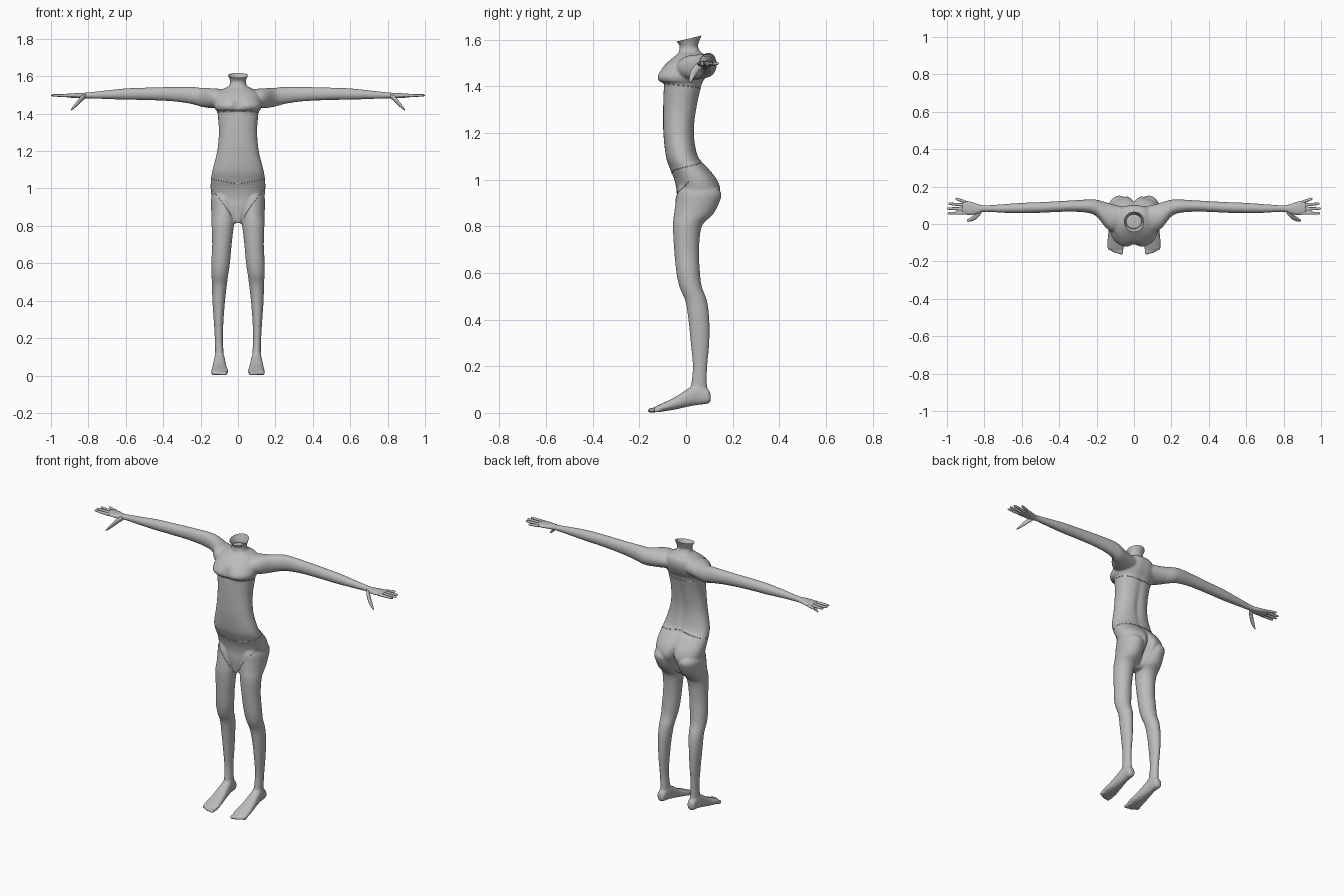
import bpy, bmesh, math
from mathutils import Vector
from mathutils.bvhtree import BVHTree

skin = bpy.data.materials.new("plain grey")
skin.diffuse_color = (0.5, 0.5, 0.5, 1)


def spline(a, b, c, d, t):
    return [0.5 * (2 * q + (r - p) * t + (2 * p - 5 * q + 4 * r - s) * t * t
            + (3 * q - p - 3 * r + s) * t ** 3) for p, q, r, s in zip(a, b, c, d)]


def loft(bm, axis, rings, sx=1, n=32, steps=4, power=1.0, cap=True, shape=None):
    """Smooth tube through rings (t, u0, u1, v0, v1) running along an axis."""
    fine = []
    for i in range(len(rings) - 1):
        quad = [rings[min(max(i + k, 0), len(rings) - 1)] for k in (-1, 0, 1, 2)]
        fine += [spline(*quad, s / steps) for s in range(steps)]
    fine.append(rings[-1])
    loops = []
    for t, u0, u1, v0, v1 in fine:
        loop = []
        for k in range(n):
            a = 2 * math.pi * k / n
            c, s = math.cos(a), math.sin(a)
            u = (u0 + u1) / 2 + (u1 - u0) / 2 * math.copysign(abs(c) ** power, c)
            v = (v0 + v1) / 2 + (v1 - v0) / 2 * math.copysign(abs(s) ** power, s)
            p = {"x": (t, u, v), "y": (u, t, v), "z": (u, v, t)}[axis]
            p = shape(*p) if shape else p
            loop.append(bm.verts.new((p[0] * sx, p[1], p[2])))
        loops.append(loop)
    for A, B in zip(loops, loops[1:]):
        for k in range(n):
            bm.faces.new((A[k], A[(k + 1) % n], B[(k + 1) % n], B[k]))
    if cap:
        bm.faces.new(loops[0])
        bm.faces.new(loops[-1])


def finish(bm, name):
    bmesh.ops.recalc_face_normals(bm, faces=bm.faces[:])
    me = bpy.data.meshes.new(name)
    bm.to_mesh(me)
    bm.free()
    me.materials.append(skin)
    me.polygons.foreach_set("use_smooth", [True] * len(me.polygons))
    ob = bpy.data.objects.new(name, me)
    bpy.context.collection.objects.link(ob)
    return ob


def bump(v, centre, width):
    return math.exp(-((v - centre) / width) ** 2)


def sculpt(x, y, z):
    # cleft behind, hollow between the breasts, groove along the spine
    if y > 0.03:
        y -= 0.045 * bump(x, 0, 0.018) * bump(z, 0.91, 0.09)
        y -= 0.008 * bump(x, 0, 0.02) * bump(z, 1.25, 0.15)
    elif y < -0.03:
        y += 0.022 * bump(x, 0, 0.028) * bump(z, 1.445, 0.03)
    return x, y, z


# trunk, widths by height
trunk = [(z, -w, w, y0, y1) for z, w, y0, y1 in [
    (0.815, 0.018, -0.03, 0.06), (0.85, 0.05, -0.035, 0.09), (0.90, 0.10, -0.04, 0.125),
    (0.95, 0.138, -0.04, 0.15), (1.00, 0.146, -0.05, 0.135), (1.05, 0.144, -0.07, 0.095),
    (1.10, 0.136, -0.086, 0.052), (1.20, 0.111, -0.097, 0.036), (1.30, 0.102, -0.098, 0.046),
    (1.38, 0.107, -0.096, 0.062), (1.412, 0.111, -0.098, 0.07), (1.422, 0.121, -0.12, 0.075),
    (1.445, 0.128, -0.128, 0.088), (1.48, 0.122, -0.104, 0.10), (1.51, 0.11, -0.072, 0.10),
    (1.532, 0.08, -0.045, 0.09), (1.548, 0.048, -0.03, 0.062), (1.57, 0.041, -0.026, 0.05)]]
# leg, from hip to ankle
leg = [(0.97, 0.03, 0.135, -0.03, 0.13), (0.94, 0.012, 0.145, -0.04, 0.152),
       (0.90, 0.008, 0.144, -0.045, 0.142), (0.85, 0.012, 0.142, -0.052, 0.115),
       (0.80, 0.022, 0.141, -0.056, 0.068), (0.70, 0.034, 0.138, -0.051, 0.056),
       (0.60, 0.043, 0.143, -0.041, 0.06), (0.54, 0.052, 0.142, -0.028, 0.068),
       (0.48, 0.06, 0.139, -0.003, 0.09), (0.40, 0.069, 0.137, 0.01, 0.10),
       (0.30, 0.077, 0.13, 0.02, 0.10), (0.20, 0.081, 0.124, 0.029, 0.091),
       (0.12, 0.077, 0.122, 0.022, 0.09), (0.07, 0.077, 0.122, 0.015, 0.097)]
# foot, from heel to ball
foot = [(0.106, 0.088, 0.112, 0.055, 0.08), (0.095, 0.077, 0.123, 0.04, 0.10),
        (0.05, 0.072, 0.126, 0.034, 0.128), (0.01, 0.067, 0.131, 0.027, 0.105),
        (-0.05, 0.059, 0.138, 0.014, 0.066), (-0.10, 0.052, 0.143, 0.006, 0.042),
        (-0.135, 0.056, 0.14, 0.004, 0.026)]
# arm, from inside the chest to the knuckles
arm = [(0.05, -0.02, 0.09, 1.44, 1.525), (0.11, -0.04, 0.105, 1.43, 1.534),
       (0.15, -0.02, 0.116, 1.43, 1.536), (0.20, 0.04, 0.13, 1.438, 1.538),
       (0.25, 0.06, 0.131, 1.452, 1.544), (0.35, 0.066, 0.125, 1.466, 1.543),
       (0.50, 0.06, 0.117, 1.473, 1.539), (0.60, 0.058, 0.113, 1.474, 1.535),
       (0.70, 0.06, 0.106, 1.478, 1.525), (0.80, 0.065, 0.10, 1.481, 1.514),
       (0.84, 0.052, 0.109, 1.482, 1.511), (0.88, 0.046, 0.123, 1.484, 1.509),
       (0.92, 0.051, 0.126, 1.487, 1.506)]

bm = bmesh.new()
loft(bm, "z", trunk, n=64, power=0.88, shape=sculpt)
for side in (1, -1):
    loft(bm, "z", leg, side)
    loft(bm, "y", foot, side, power=0.85)
    loft(bm, "x", arm, side)
    # toes, big one on the inside
    for i in range(5):
        x, r = 0.068 + 0.0165 * i, 0.012 if i == 0 else 0.0085
        tip = -0.163 + 0.0025 * i * i * 0.7
        loft(bm, "y", [(-0.11, x - r, x + r, 0.003, 0.026), (-0.14, x - r, x + r, 0.001, 0.022),
                       (tip + 0.006, x - r, x + r, 0.0, 0.021),
                       (tip, x - r / 2, x + r / 2, 0.005, 0.015)], side, n=12)
body = finish(bm, "body")
# fuse the limbs into one smooth skin
rm = body.modifiers.new("fuse", "REMESH")
rm.mode, rm.voxel_size, rm.use_smooth_shade = "VOXEL", 0.006, True
sm = body.modifiers.new("soften", "SMOOTH")
sm.factor, sm.iterations = 0.5, 4
bpy.context.view_layer.objects.active = body
body.select_set(True)
bpy.ops.object.convert(target="MESH")
bpy.ops.object.shade_smooth_by_angle(angle=math.radians(50))
body.select_set(False)

# fingers and thumbs
bm = bmesh.new()
for side in (1, -1):
    for y0, y1, tip in [(0.059, 0.057, 0.995), (0.08, 0.083, 1.0), (0.1, 0.109, 0.992), (0.117, 0.136, 0.955)]:
        rings = []
        for f, r in [(0, 0.0095), (0.35, 0.0085), (0.7, 0.0075), (0.93, 0.006), (1, 0.002)]:
            x, y, z = 0.9 + (tip - 0.9) * f, y0 + (y1 - y0) * f, 1.496 + 0.002 * f
            rings.append((x, y - r, y + r, z - r * 0.9, z + r * 0.9))
        loft(bm, "x", rings, side, n=12)
    loft(bm, "x", [(x, y - r, y + r, z - r, z + r) for x, y, z, r in [
        (0.815, 0.07, 1.494, 0.012), (0.835, 0.05, 1.481, 0.016), (0.858, 0.032, 1.457, 0.014),
        (0.88, 0.022, 1.433, 0.009), (0.894, 0.018, 1.419, 0.003)]], side, n=12)
finish(bm, "fingers")

# open, flaring neck whose rim is lower in front
bm = bmesh.new()
loft(bm, "z", [(1.55, -0.046, 0.046, -0.03, 0.06), (1.57, -0.042, 0.042, -0.027, 0.051),
               (1.59, -0.045, 0.045, -0.031, 0.055), (1.618, -0.053, 0.053, -0.042, 0.066)],
     cap=False, shape=lambda x, y, z: (x, y, z - max(0, z - 1.57) * (0.066 - y) * 5.0))
finish(bm, "neck")

# garment seams laid on the skin
mesh = body.data
tree = BVHTree.FromPolygons([v.co for v in mesh.vertices], [p.vertices[:] for p in mesh.polygons])


def seam(name, rays, closed):
    pts = [h for h in (tree.ray_cast(Vector(o), Vector(d))[0] for o, d in rays) if h]
    cu = bpy.data.curves.new(name, "CURVE")
    cu.dimensions, cu.bevel_depth, cu.bevel_resolution = "3D", 0.0018, 0
    sp = cu.splines.new("POLY")
    sp.points.add(len(pts) - 1)
    for p, co in zip(sp.points, pts):
        p.co = (*co, 1)
    sp.use_cyclic_u = closed
    cu.materials.append(skin)
    bpy.context.collection.objects.link(bpy.data.objects.new(name, cu))


def girdle(height):
    out = []
    for k in range(72):
        a = 2 * math.pi * k / 72
        d = Vector((math.cos(a), math.sin(a), 0))
        out.append((d * 0.35 + Vector((0, 0, height(d.y))), -d))
    return out


seam("waist_seam", girdle(lambda s: 1.055 + 0.03 * s), True)
seam("chest_band_seam", girdle(lambda s: 1.403 - 0.012 * s), True)
for side, label in ((1, "left"), (-1, "right")):
    seam(label + "_leg_opening_seam", [
        ((side * (0.03 + 0.108 * f), -0.4, 0.84 + 0.15 * f ** 0.8), (0, 1, 0))
        for f in [i / 20 for i in range(21)]], False)
